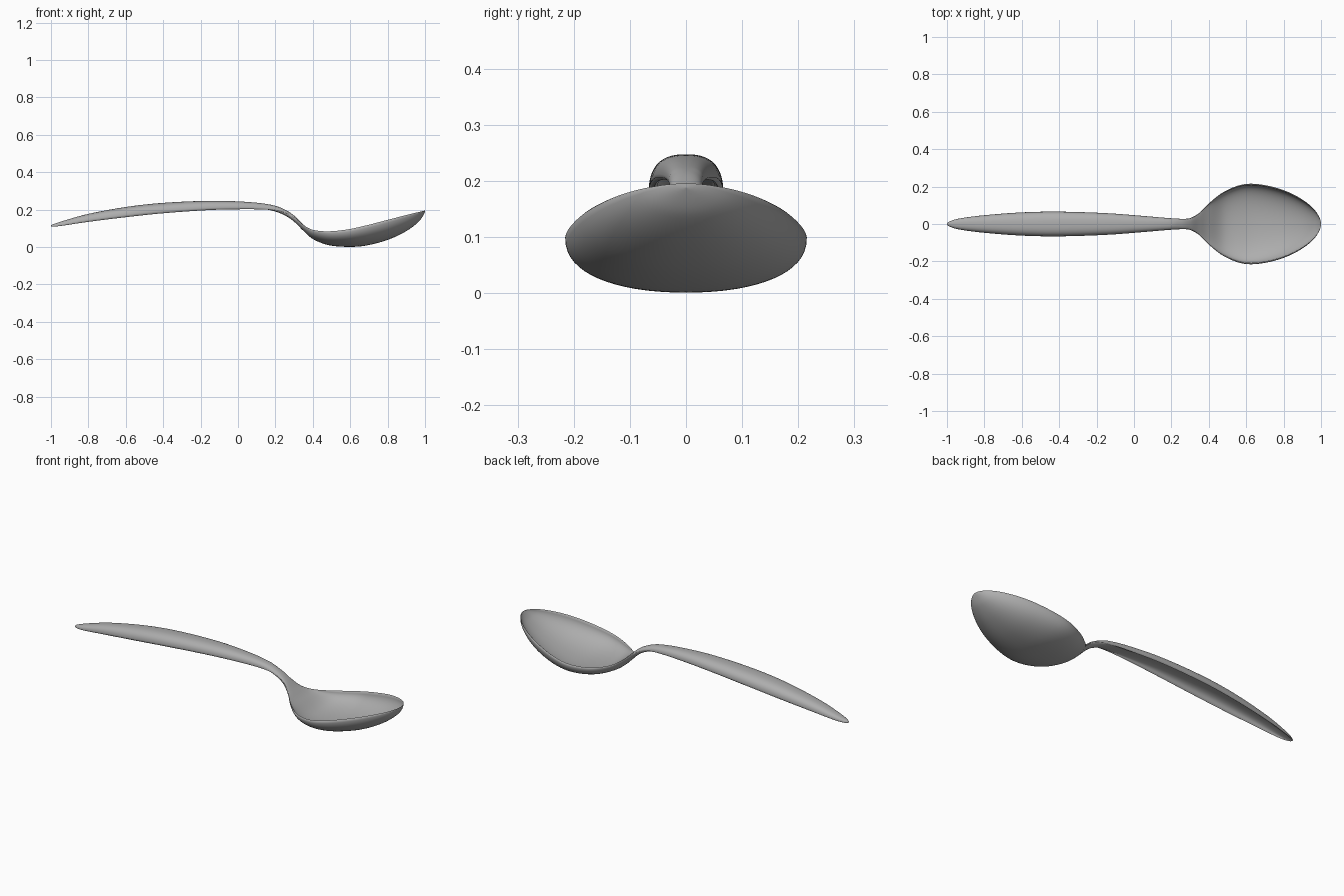
import bpy, bmesh, math
from mathutils import Vector

if "Cube" in bpy.data.objects:
    bpy.data.objects.remove(bpy.data.objects["Cube"])

# Stations along the spoon:
# x, half width, edge z, centre top z, centre bottom z, rim (- = handle channel, + = bowl)
STATIONS = [
    (-1.0, 0, .110, .116, .109, -.001),
    (-.985, .014, .110, .123, .113, -.003),
    (-.93, .030, .118, .141, .126, -.007),
    (-.80, .047, .139, .177, .159, -.011),
    (-.60, .062, .165, .214, .194, -.014),
    (-.40, .066, .186, .236, .217, -.014),
    (-.15, .058, .203, .247, .226, -.013),
    (.05, .043, .206, .241, .214, -.010),
    (.18, .032, .200, .225, .195, -.005),
    (.25, .028, .184, .200, .169, -.002),
    (.30, .032, .158, .168, .135, .002),
    (.35, .060, .117, .120, .086, .003),
    (.40, .110, .090, .078, .043, .005),
    (.48, .172, .081, .027, .011, .007),
    (.58, .211, .090, .014, .001, .008),
    (.68, .211, .111, .020, .007, .008),
    (.80, .181, .142, .051, .038, .008),
    (.90, .131, .168, .098, .085, .007),
    (.97, .070, .186, .151, .139, .005),
    (1.0, 0, .195, .193, .188, .001),
]
STEPS = 8   # rings between stations
HALF = 32   # segments across each surface


def mirrored(row):
    """Phantom station beyond a tip, so the outline rounds off."""
    return (row[0], -row[1]) + tuple(row[2:])


def spline(rows):
    pts = [mirrored(rows[1])] + rows + [mirrored(rows[-2])]
    out = []
    for i in range(1, len(pts) - 2):
        for s in range(STEPS):
            t = s / STEPS
            out.append([0.5 * (2 * b + (c - a) * t
                               + (2 * a - 5 * b + 4 * c - d) * t * t
                               + (3 * b - a - 3 * c + d) * t ** 3)
                        for a, b, c, d in zip(*pts[i - 1:i + 3])])
    out.append(list(rows[-1]))
    return out


def arc(x, w, edge, mid):
    """Half superellipse from one side edge over the centre to the other."""
    power = 2 / 2.5 if x < .2 else 2 / 2.2
    pts = []
    for k in range(HALF + 1):
        a = math.pi * (k / HALF - 0.5)
        s, c = math.sin(a), max(math.cos(a), 0)
        pts.append(Vector((x, w * math.copysign(abs(s) ** power, s),
                           edge + (mid - edge) * c ** power)))
    return pts


def section(x, w, edge, top, bottom, rim):
    """Closed section: upper arc, rounded lip, lower arc, rounded lip."""
    upper = arc(x, max(w - max(rim, 0), 0), edge, top)
    lower = arc(x, max(w - max(-rim, 0), 0), edge, bottom)[::-1]
    lip = Vector((0, 0, rim * .4))
    return (upper + [(upper[-1] + lower[0]) / 2 + lip]
            + lower + [(upper[0] + lower[-1]) / 2 + lip])


# Loft handle, neck and bowl as one continuous piece
bm = bmesh.new()
rings = [[bm.verts.new(p) for p in section(*row)] for row in spline(STATIONS)]
for r0, r1 in zip(rings, rings[1:]):
    n = len(r0)
    for k in range(n):
        j = (k + 1) % n
        bm.faces.new((r0[k], r0[j], r1[j], r1[k]))
for ring in (rings[0], rings[-1]):
    bm.faces.new(ring)
bmesh.ops.remove_doubles(bm, verts=bm.verts, dist=0.0002)
bmesh.ops.recalc_face_normals(bm, faces=bm.faces)

mesh = bpy.data.meshes.new("spoon")
bm.to_mesh(mesh)
bm.free()
spoon = bpy.data.objects.new("spoon", mesh)
bpy.context.collection.objects.link(spoon)

# Dark steel colour
steel = bpy.data.materials.new("steel")
steel.diffuse_color = (.42, .42, .42, 1)
steel.use_nodes = True
steel.node_tree.nodes["Principled BSDF"].inputs["Base Color"].default_value = steel.diffuse_color
mesh.materials.append(steel)

# Smooth shading, lips included
bpy.context.view_layer.objects.active = spoon
spoon.select_set(True)
bpy.ops.object.shade_smooth_by_angle(angle=math.radians(75))
